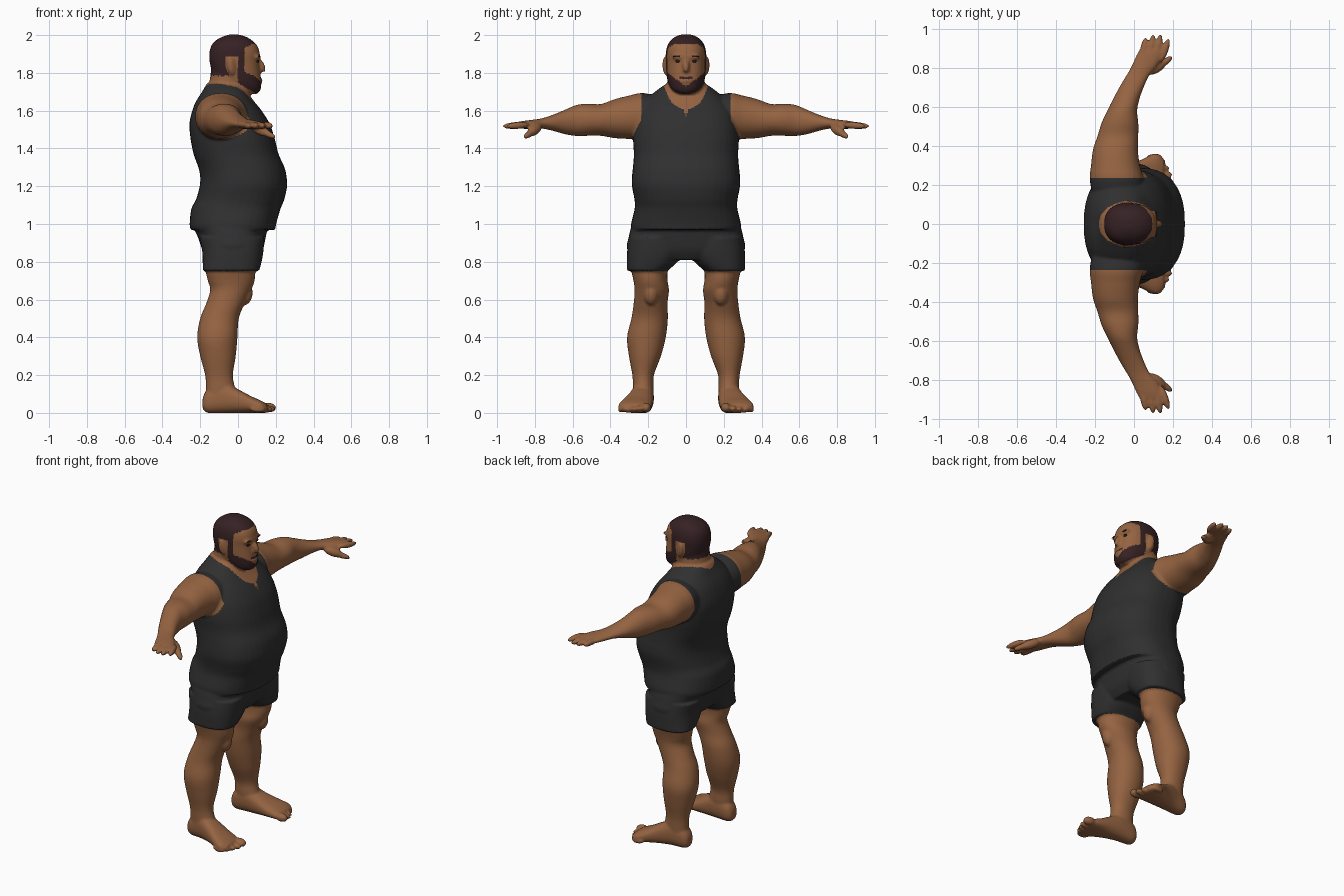
import bpy, bmesh, math
from mathutils import Vector, Matrix
from mathutils.bvhtree import BVHTree

if "Cube" in bpy.data.objects:
    bpy.data.objects.remove(bpy.data.objects["Cube"])

def material(name, rgb):
    m = bpy.data.materials.new(name)
    m.diffuse_color = (*rgb, 1)
    m.use_nodes = True
    m.node_tree.nodes["Principled BSDF"].inputs["Base Color"].default_value = m.diffuse_color
    return m

SKIN = material("brown skin", (0.30, 0.125, 0.053))
CLOTH = material("charcoal cloth", (0.029, 0.029, 0.030))
HAIR = material("dark brown hair", (0.036, 0.015, 0.017))
EYE = material("dark eye", (0.02, 0.011, 0.009))

bm = bmesh.new()

def loft(rings, place, n=2.0, mid=0.5, seg=40, sub=4):
    """Rings are (t, a0, a1, b0, b1); place(a, b, t) gives the 3D point."""
    r = [Vector(v) for v in rings]
    path = []
    for i in range(len(r) - 1):
        p0, p1, p2, p3 = r[max(i - 1, 0)], r[i], r[i + 1], r[min(i + 2, len(r) - 1)]
        for k in range(sub):
            u = k / sub
            path.append(0.5 * (2 * p1 + (p2 - p0) * u + (2 * p0 - 5 * p1 + 4 * p2 - p3) * u * u
                               + (3 * p1 - p0 - 3 * p2 + p3) * u ** 3))
    path.append(r[-1])
    loops = []
    for t, a0, a1, b0, b1 in path:
        am, bc, bh = a0 + (a1 - a0) * mid, (b0 + b1) / 2, (b1 - b0) / 2
        loop = []
        for k in range(seg):
            c, s = math.cos(k * math.tau / seg), math.sin(k * math.tau / seg)
            ca, sb = math.copysign(abs(c) ** (2 / n), c), math.copysign(abs(s) ** (2 / n), s)
            loop.append(bm.verts.new(place(am + ca * ((a1 - am) if c > 0 else (am - a0)), bc + sb * bh, t)))
        loops.append(loop)
    for A, B in zip(loops, loops[1:]):
        for k in range(seg):
            bm.faces.new((A[k], A[(k + 1) % seg], B[(k + 1) % seg], B[k]))
    bm.faces.new(loops[0])
    bm.faces.new(loops[-1])

def blob(p, q, r, flat=1.0, target=None):
    """Ellipsoid stretched from p to q with radius r."""
    p, q = Vector(p), Vector(q)
    d = q - p
    m = (Matrix.Translation((p + q) / 2) @ d.to_track_quat('Z', 'Y').to_matrix().to_4x4()
         @ Matrix.Diagonal((r * flat, r, d.length / 2, 1)))
    bmesh.ops.create_uvsphere(target or bm, u_segments=16, v_segments=12, radius=1, matrix=m)

def upright(a, b, t):
    return (a, b, t)

def sym(rows):
    return [(z, x0, x1, -h, h) for z, x0, x1, h in rows]

# torso with big belly and shirt hem
loft(sym([(0.968, -.25, .198, .287), (1.0, -.256, .202, .291), (1.08, -.247, .225, .272),
          (1.13, -.222, .245, .273), (1.2, -.203, .26, .286), (1.25, -.2, .257, .286),
          (1.3, -.21, .246, .281), (1.37, -.235, .215, .276), (1.45, -.251, .195, .28),
          (1.53, -.257, .168, .272), (1.6, -.242, .125, .25), (1.65, -.222, .085, .215),
          (1.7, -.19, .05, .165), (1.745, -.165, .02, .10)]), upright, 2.4, 0.5)
# hips
loft(sym([(.81, -.16, .10, .18), (.86, -.188, .13, .305), (.93, -.212, .147, .304),
          (1.0, -.246, .16, .285)]), upright, 2.5)
# neck
loft(sym([(1.55, -.16, .08, .11), (1.66, -.165, .065, .115), (1.72, -.157, .05, .10),
          (1.78, -.147, .045, .097), (1.84, -.14, .04, .09)]), upright, 2.1)
# head
loft(sym([(1.688, .03, .10, .035), (1.71, -.04, .119, .075), (1.75, -.1, .123, .095),
          (1.8, -.135, .118, .104), (1.86, -.15, .112, .107), (1.9, -.152, .115, .107),
          (1.94, -.143, .104, .1), (1.97, -.12, .077, .083), (1.992, -.08, .04, .055),
          (2.003, -.045, .0, .025)]), upright, 2.3, 0.45)
# nose, brow, lips
blob((.105, 0, 1.875), (.14, 0, 1.805), .018)
blob((.11, -.026, 1.812), (.11, .026, 1.812), .018)
blob((.1, -.075, 1.885), (.1, .075, 1.885), .02)
blob((.115, -.032, 1.757), (.115, .032, 1.757), .015)

for s in (1, -1):
    def arm_place(a, b, t):
        return (a, s * t, b)

    def leg_place(a, b, t):
        return (a, s * b, t)

    def foot_place(a, b, t):
        return (t, s * a, b)

    # ear
    blob((-.028, s * .108, 1.79), (-.04, s * .113, 1.885), .024, 0.5)
    # arm
    loft([(.10, -.2, .04, 1.47, 1.66), (.22, -.226, .05, 1.445, 1.693), (.30, -.22, .03, 1.45, 1.68),
          (.38, -.21, .02, 1.455, 1.66), (.45, -.187, .022, 1.467, 1.635), (.52, -.165, .022, 1.467, 1.637),
          (.58, -.137, .016, 1.466, 1.63), (.64, -.107, .028, 1.475, 1.605), (.70, -.075, .05, 1.492, 1.58),
          (.76, -.04, .078, 1.505, 1.56), (.81, -.012, .118, 1.503, 1.552), (.86, .01, .145, 1.504, 1.546),
          (.895, .028, .158, 1.508, 1.54)], arm_place, 2.1)
    # thumb and fingers
    blob((.07, s * .77, 1.52), (.165, s * .835, 1.475), .027)
    blob((.12, s * .8, 1.495), (.197, s * .858, 1.458), .018)
    for x0, x1, y1 in ((.04, .06, .955), (.075, .1, .972), (.108, .137, .972), (.137, .178, .95)):
        blob((x0, s * .83, 1.526), (x1, s * y1, 1.517), .019)
    # shorts leg
    loft([(.752, -.187, .112, .098, .313), (.80, -.187, .125, .045, .313), (.86, -.19, .135, .005, .311),
          (.93, -.205, .14, .01, .300)], leg_place, 2.5)
    # leg
    loft([(.82, -.165, .10, .08, .29), (.75, -.170, .092, .097, .288), (.7, -.16, .088, .098, .278),
          (.65, -.147, .07, .09, .272), (.58, -.168, .036, .098, .277), (.5, -.2, .004, .096, .289),
          (.4, -.216, -.003, .107, .312), (.3, -.2, -.012, .133, .302), (.2, -.174, -.027, .170, .284),
          (.13, -.17, -.015, .172, .281), (.06, -.17, .0, .175, .28)], leg_place, 2.1)
    # kneecap
    blob((.03, s * .185, .57), (.045, s * .185, .69), .04)
    # foot
    loft([(-.187, .20, .25, .02, .08), (-.16, .177, .27, .0, .125), (-.08, .17, .287, .0, .16),
          (0, .173, .312, .0, .125), (.07, .178, .345, .0, .088), (.12, .184, .358, .0, .066),
          (.152, .195, .335, .0, .048)], foot_place, 2.4)
    # toes
    for y, x, r in ((.207, .203, .026), (.247, .197, .019), (.281, .182, .018), (.312, .163, .018), (.34, .143, .017)):
        blob((x - .08, s * y, r + .004), (x, s * (y + .006), r), r)

# fuse everything into one smooth body
bmesh.ops.recalc_face_normals(bm, faces=bm.faces)
src_mesh = bpy.data.meshes.new("body_blocks")
bm.to_mesh(src_mesh)
bm.free()
src = bpy.data.objects.new("body_blocks", src_mesh)
bpy.context.collection.objects.link(src)
rm = src.modifiers.new("fuse", 'REMESH')
rm.mode, rm.voxel_size = 'VOXEL', 0.0075
sm = src.modifiers.new("soften", 'SMOOTH')
sm.factor, sm.iterations = 0.5, 4
dg = bpy.context.evaluated_depsgraph_get()
fused = bpy.data.meshes.new_from_object(src.evaluated_get(dg))
bpy.data.objects.remove(src)

def part_of(c):
    """Which part a face belongs to, from its centre."""
    x, y, z = c.x, abs(c.y), c.z
    if z > 1.69 and y < .15:
        ear = -.065 < x < 0 and 1.785 < z < 1.885 and y > .103
        if not ear:
            if x < -.045:
                hair = z > 1.785
            elif x < .035:
                hair = z > 1.875 or (x > -.005 and z > 1.77)
            else:
                hair = z > 1.953 - max(0, y - .06) * .6
            beard = x > 0 and 1.688 + max(0, .1 - x) * .6 < z < 1.728 + .75 * y
            if hair and z > 1.76:
                return "hair"
            if beard or (x > .09 and y < .035 and 1.768 < z < 1.78):
                return "beard"
    if z > 1.6 and ((x + .03) / .15) ** 2 + (y / .115) ** 2 < 1:
        return "skin"
    if z > 1.57 and x > .03 and y < .4 * (z - 1.57):
        return "skin"
    if z > 1.75:
        return "skin"
    if z > .985 - .07 * x:
        arm_line = .238 + .5 * max(0, 1.55 - z) if z > 1.44 else .4
        return "shirt" if y < arm_line else "skin"
    return "shorts" if z > .75 else "skin"

def finish(b, name, mat):
    me = bpy.data.meshes.new(name)
    b.to_mesh(me)
    b.free()
    me.materials.clear()
    me.materials.append(mat)
    for p in me.polygons:
        p.use_smooth = True
        p.material_index = 0
    ob = bpy.data.objects.new(name, me)
    bpy.context.collection.objects.link(ob)

# split the body into skin, clothes and hair
for name, mat in (("skin", SKIN), ("shirt", CLOTH), ("shorts", CLOTH), ("hair", HAIR), ("beard", HAIR)):
    b = bmesh.new()
    b.from_mesh(fused)
    drop = [f for f in b.faces if part_of(f.calc_center_median()) != name]
    bmesh.ops.delete(b, geom=drop, context='FACES')
    finish(b, name, mat)

# eyes and eyebrows sit on the face surface
tree = BVHTree.FromPolygons([v.co for v in fused.vertices], [p.vertices for p in fused.polygons])
for s, side in ((1, "left"), (-1, "right")):
    for part, z, y0, y1, r, mat in (("eye", 1.862, .03, .056, .008, EYE), ("eyebrow", 1.888, .025, .068, .005, HAIR)):
        b = bmesh.new()
        hit = tree.ray_cast(Vector((.5, s * (y0 + y1) / 2, z)), Vector((-1, 0, 0)))[0]
        blob((hit.x - .001, s * y0, z), (hit.x - .001, s * y1, z), r, 1, b)
        finish(b, f"{side}_{part}", mat)
bpy.data.meshes.remove(fused)
